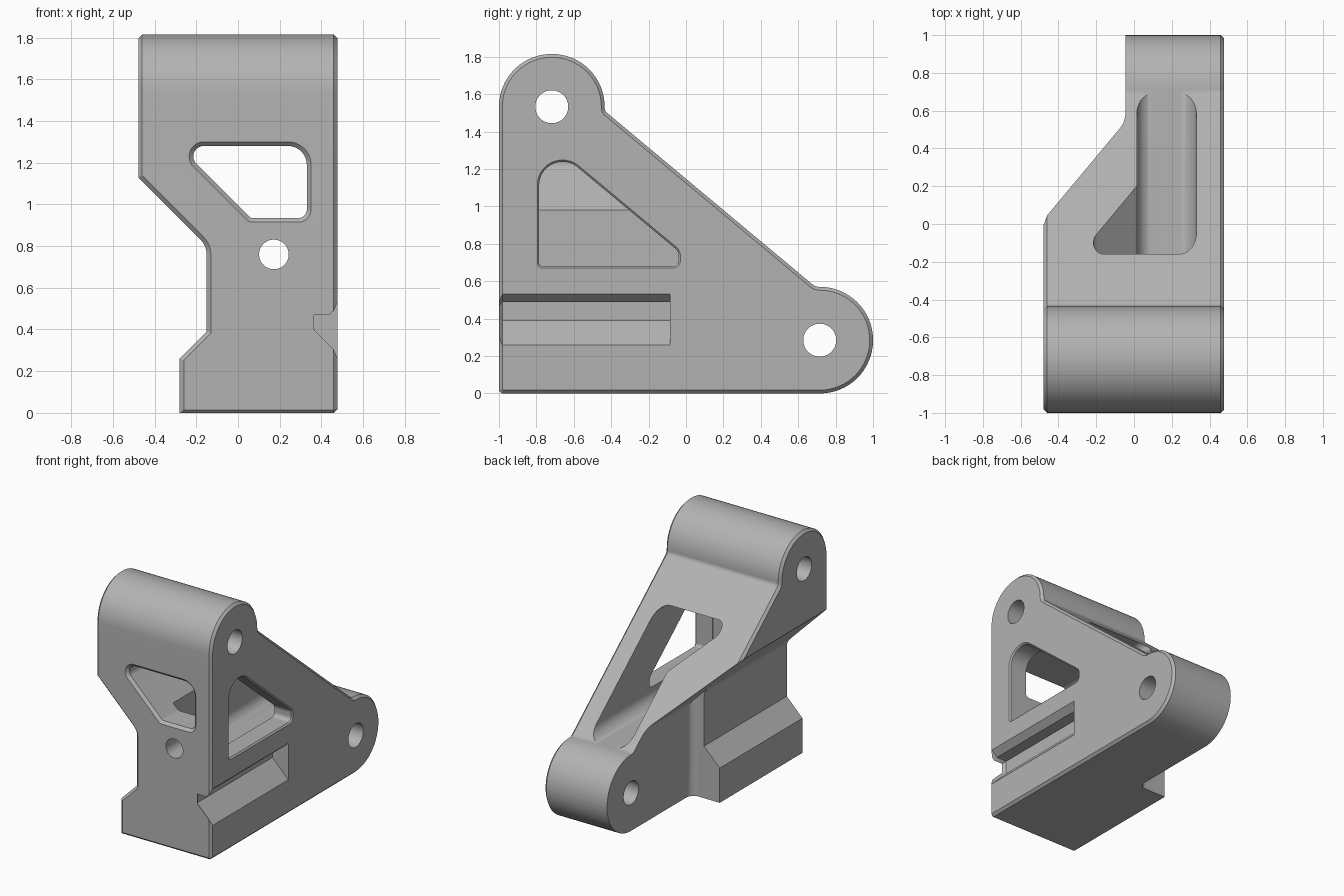
import bpy, bmesh, math
from mathutils import Vector

cube = bpy.data.objects.get("Cube")
if cube:
    bpy.data.objects.remove(cube, do_unlink=True)


def rounded(corners, seg_angle=0.1):
    """Polygon from (u, v, radius) corners, with arcs at the rounded ones."""
    pts, n = [], len(corners)
    for i, (u, v, r) in enumerate(corners):
        p = Vector((u, v))
        if r == 0:
            pts.append(p)
            continue
        a = (Vector(corners[i - 1][:2]) - p).normalized()
        b = (Vector(corners[(i + 1) % n][:2]) - p).normalized()
        half = a.angle(b) / 2
        centre = p + (a + b).normalized() * r / math.sin(half)
        start = p + a * r / math.tan(half) - centre
        end = p + b * r / math.tan(half) - centre
        sweep = math.atan2(start.x * end.y - start.y * end.x, start.dot(end))
        steps = max(4, round(abs(sweep) / seg_angle))
        for k in range(steps + 1):
            t = sweep * k / steps
            c, s = math.cos(t), math.sin(t)
            pts.append(centre + Vector((start.x * c - start.y * s, start.x * s + start.y * c)))
    return pts


def grown(pts, d):
    """Counter-clockwise outline pushed outward by d."""
    out, n = [], len(pts)
    for i, p in enumerate(pts):
        a = (p - pts[i - 1]).normalized()
        b = (pts[(i + 1) % n] - p).normalized()
        na, nb = Vector((a.y, -a.x)), Vector((b.y, -b.x))
        out.append(p + (na + nb) * d / (1 + na.dot(nb)))
    return out


def prism(name, pts, axis, lo, hi, lo_grow=0, hi_grow=0):
    """Extrude an outline along an axis, with 45 degree bevelled ends."""
    place = {"x": lambda p, t: (t, p.x, p.y),
             "y": lambda p, t: (p.x, t, p.y),
             "z": lambda p, t: (p.x, p.y, t)}[axis]
    levels = [(lo, lo_grow)]
    if lo_grow:
        levels.append((lo + abs(lo_grow), 0))
    if hi_grow:
        levels.append((hi - abs(hi_grow), 0))
    levels.append((hi, hi_grow))
    bm = bmesh.new()
    rings = [[bm.verts.new(place(p, t)) for p in grown(pts, g)] for t, g in levels]
    n = len(pts)
    for r0, r1 in zip(rings, rings[1:]):
        for i in range(n):
            bm.faces.new((r0[i], r0[(i + 1) % n], r1[(i + 1) % n], r1[i]))
    bm.faces.new(rings[0])
    bm.faces.new(rings[-1])
    bmesh.ops.recalc_face_normals(bm, faces=bm.faces)
    mesh = bpy.data.meshes.new(name)
    bm.to_mesh(mesh)
    bm.free()
    obj = bpy.data.objects.new(name, mesh)
    bpy.context.collection.objects.link(obj)
    return obj


def combine(target, tool, operation="DIFFERENCE"):
    """Apply a boolean and discard the helper."""
    mod = target.modifiers.new("cut", "BOOLEAN")
    mod.operation, mod.solver, mod.object = operation, "EXACT", tool
    bpy.context.view_layer.objects.active = target
    bpy.ops.object.modifier_apply(modifier=mod.name)
    bpy.data.objects.remove(tool, do_unlink=True)


def circle(u, v, r, n=48):
    return [Vector((u + r * math.cos(k * math.tau / n), v + r * math.sin(k * math.tau / n)))
            for k in range(n)]


# Side outline with two round lugs joined by a sloping back
lug = 0.285
body = prism("bracket_body", rounded([
    (-1, 0.015, 0), (-0.985, 0, 0), (1, 0, lug - 0.001), (1, 0.57, lug - 0.001),
    (0.692, 0.57, 0.06), (-0.435, 1.511, 0.04),
    (-0.435, 1.815, lug - 0.004), (-1, 1.815, lug - 0.004)]),
    "x", -0.478, 0.477, -0.018, -0.018)

# Waist and foot on the right side, bevelled at the front
combine(body, prism("waist_cutter", rounded([
    (-0.8, -0.2, 0), (-0.28, -0.2, 0), (-0.28, 0.26, 0), (-0.15, 0.39, 0),
    (-0.15, 0.8, 0.1), (-0.8, 1.45, 0)]), "y", -1.03, 0.02, 0.05))

# Narrowing of the rear arm, filleted into the block and the overhang
rear = prism("rear_cutter", rounded([
    (-0.8, -0.2, 0), (-0.045, -0.2, 0), (-0.045, 0.695, 0.1), (-0.8, 1.45, 0)]),
    "y", -0.1, 1.2)
combine(rear, prism("rear_fillet", rounded([
    (-0.9, 0, 0), (-0.045, 0, 0.06), (-0.045, 1.3, 0), (-0.9, 1.3, 0)]),
    "z", -0.3, 1.6), "INTERSECT")
combine(body, rear)

# Rail groove on the left side
combine(body, prism("groove_cutter", rounded([
    (0.7, 0.035, 0), (0.7, 0.73, 0), (0.43, 0.49, 0), (0.345, 0.49, 0), (0.345, 0.39, 0)])[::-1],
    "y", -1.03, -0.085, 0.05))

# Front window running through to the sloping back
combine(body, prism("window_cutter", rounded([
    (0.06, 0.935, 0.02), (0.33, 0.935, 0.04), (0.33, 1.28, 0.09), (-0.285, 1.28, 0.05)]),
    "y", -1.03, 0.8, 0.05))

# Round-bottomed hollow behind the front wall
combine(body, prism("hollow_cutter", rounded([
    (0.015, 0.57, 0.09), (0.33, 0.57, 0.09), (0.33, 1.1, 0), (0.015, 1.1, 0)]),
    "y", -0.79, 1.2))

# Triangular side window opening into the hollow
combine(body, prism("side_window_cutter", rounded([
    (-0.785, 0.68, 0.02), (-0.04, 0.68, 0.03), (-0.04, 0.76, 0.05), (-0.785, 1.38, 0.125)]),
    "x", 0.2, 0.5, 0, 0.033))

# Bolt holes through both lugs and the front wall
for y, z in ((-0.718, 1.533), (0.715, 0.285)):
    combine(body, prism("lug_hole", circle(y, z, 0.088), "x", -0.7, 0.7))
combine(body, prism("front_hole", circle(0.172, 0.76, 0.071), "y", -1.2, -0.6))

# Plain grey finish
grey = bpy.data.materials.new("plain_grey")
grey.use_nodes = True
colour = (0.45, 0.45, 0.45, 1)
grey.diffuse_color = colour
grey.node_tree.nodes["Principled BSDF"].inputs["Base Color"].default_value = colour
body.data.materials.clear()
body.data.materials.append(grey)

bpy.ops.object.select_all(action="DESELECT")
body.select_set(True)
bpy.context.view_layer.objects.active = body
bpy.ops.object.shade_smooth_by_angle(angle=math.radians(30))
